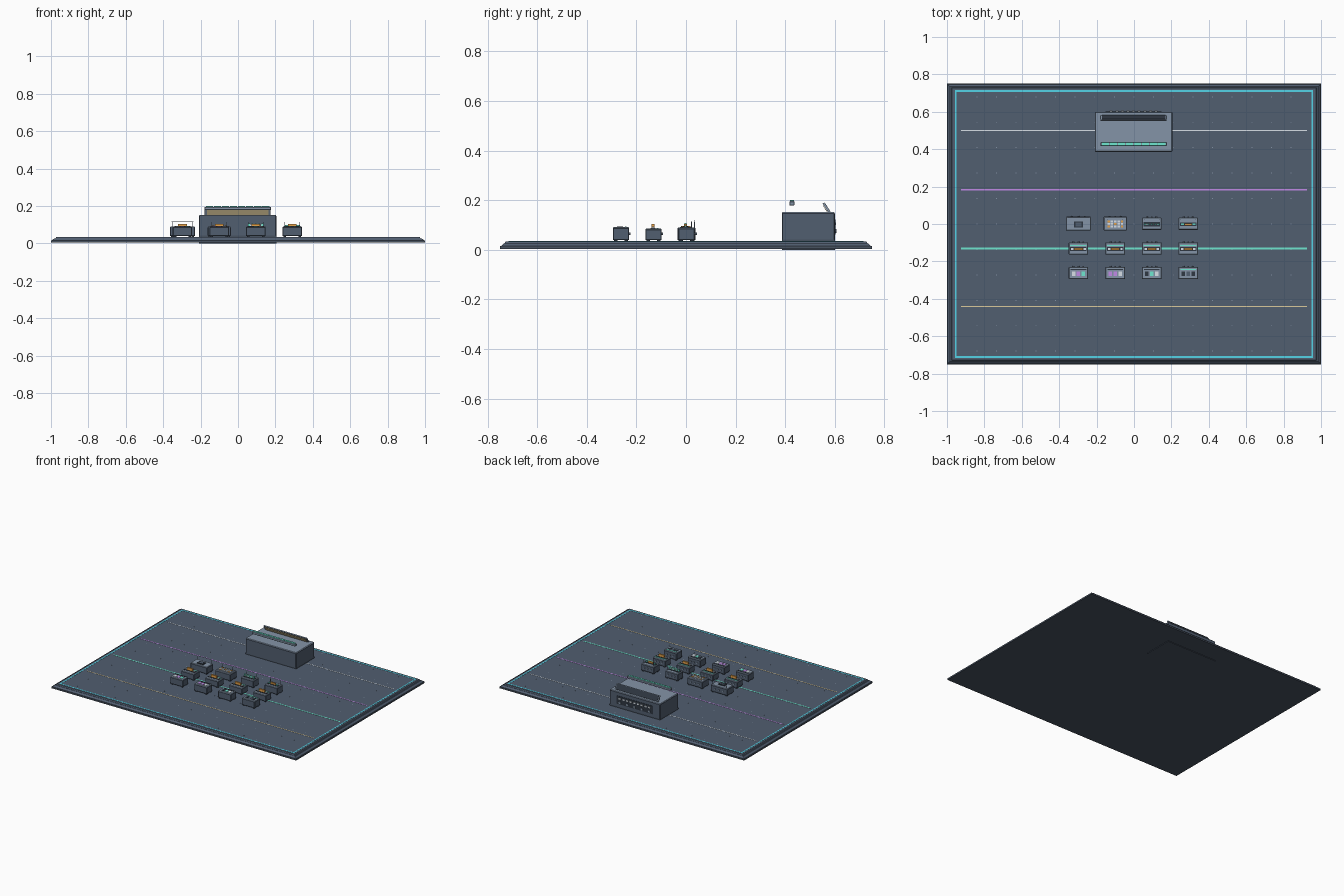
import bpy, bmesh, math
from mathutils import Matrix, Vector

if "Cube" in bpy.data.objects:
    bpy.data.objects.remove(bpy.data.objects["Cube"])


def lin(h):
    out = []
    for i in (0, 2, 4):
        c = int(h[i:i + 2], 16) / 255
        out.append(c / 12.92 if c <= 0.04045 else ((c + 0.055) / 1.055) ** 2.4)
    return (*out, 1.0)


MATS = {}
for key, hexa in {"charcoal": "2f3742", "base_slate": "475260", "slate": "515e70", "steel": "8494a7",
                  "pale": "dfe7ee", "sand": "dccb9c", "teal": "6ee7d0", "cyan": "55d6ea",
                  "purple": "cb90f2", "amber": "f5ad4e"}.items():
    m = bpy.data.materials.new(key)
    m.diffuse_color = lin(hexa)
    m.use_nodes = True
    m.node_tree.nodes["Principled BSDF"].inputs["Base Color"].default_value = m.diffuse_color
    MATS[key] = m


def boxes(name, mat, items, bevel=0.0, tilt=0.0):
    """One object from boxes given as (cx, cy, z0, sx, sy, sz)."""
    bm = bmesh.new()
    for cx, cy, z0, sx, sy, sz in items:
        bmesh.ops.create_cube(bm, size=1, matrix=Matrix.Translation((cx, cy, z0 + sz / 2))
                              @ Matrix.Rotation(tilt, 4, 'X') @ Matrix.Diagonal((sx, sy, sz, 1)))
    if bevel:
        bmesh.ops.bevel(bm, geom=bm.edges[:], offset=bevel, segments=1,
                        affect='EDGES', clamp_overlap=True)
    return finish(name, mat, bm)


def rods(name, mat, items, axis='Z', sides=10):
    """One object from cylinders given as (cx, cy, cz, radius, length)."""
    bm = bmesh.new()
    rot = {'Z': Matrix(), 'X': Matrix.Rotation(math.pi / 2, 4, 'Y'),
           'Y': Matrix.Rotation(math.pi / 2, 4, 'X')}[axis]
    for cx, cy, cz, r, h in items:
        bmesh.ops.create_cone(bm, cap_ends=True, segments=sides, radius1=r, radius2=r,
                              depth=h, matrix=Matrix.Translation((cx, cy, cz)) @ rot)
    return finish(name, mat, bm)


def finish(name, mat, bm):
    me = bpy.data.meshes.new(name)
    bm.to_mesh(me)
    bm.free()
    me.materials.append(MATS[mat])
    ob = bpy.data.objects.new(name, me)
    bpy.context.collection.objects.link(ob)
    return ob


def frame(name, mat, hx, hy, z0, w, h):
    """Rectangular border made of four bars."""
    boxes(name, mat, [(0, s * hy, z0, 2 * hx + w, w, h) for s in (-1, 1)]
          + [(s * hx, 0, z0, w, 2 * hy - w, h) for s in (-1, 1)])


def slab(name, mat, hx, hy, z0, z1, inset):
    """Slab with sloping sides."""
    bm = bmesh.new()
    bmesh.ops.create_cube(bm, size=1)
    for v in bm.verts:
        top = v.co.z > 0
        d = inset if top else 0
        v.co = Vector((math.copysign(hx - d, v.co.x), math.copysign(hy - d, v.co.y),
                       z1 if top else z0))
    finish(name, mat, bm)


# Platform in tiers
slab("platform_base", "base_slate", 1.0, 0.75, 0.004, 0.015, 0.0)
slab("platform_skirt", "slate", 0.996, 0.746, 0.015, 0.026, 0.012)
slab("platform_deck", "slate", 0.976, 0.731, 0.026, 0.034, 0.004)
DECK = 0.034

# Deck border and guide lines
frame("border_light", "cyan", 0.953, 0.711, DECK - 0.001, 0.009, 0.002)
for name, mat, y, w in (("rear_line", "pale", 0.5, 0.005), ("upper_line", "purple", 0.183, 0.007),
                        ("middle_line", "teal", -0.131, 0.009), ("front_line", "sand", -0.442, 0.006)):
    boxes(name, mat, [(0, y, DECK - 0.001, 1.85, w, 0.002)])

# Deck rivets
boxes("deck_rivets", "steel", [(-0.84 + 0.105 * i, -0.68 + 0.136 * j, DECK - 0.001, 0.005, 0.005, 0.0015)
                               for i in range(17) for j in range(11)])

# Main console
CX, CY = -0.002, 0.493
boxes("console_foot", "base_slate", [(CX, CY, 0, 0.414, 0.214, 0.042)])
boxes("console_body", "slate", [(CX, CY, 0.036, 0.414, 0.214, 0.114)], 0.004)
boxes("console_top", "steel", [(CX, CY, 0.145, 0.412, 0.212, 0.007)], 0.003)

# Raised light bar with a row of lamps
boxes("light_bar", "steel", [(CX, 0.427, 0.178, 0.356, 0.021, 0.018)], 0.003)
boxes("light_bar_lamps", "teal", [(CX - 0.1505 + 0.043 * i, 0.427, 0.194, 0.038, 0.015, 0.006) for i in range(8)])

# Leaning rear display, light in front and dark behind
TILT = math.radians(33)
boxes("rear_display", "steel", [(CX, 0.566, 0.148, 0.352, 0.008, 0.044)], 0, TILT)
boxes("rear_display_back", "charcoal", [(CX, 0.5705, 0.151, 0.34, 0.002, 0.04)], 0, TILT)
boxes("rear_display_face", "sand", [(CX, 0.5615, 0.148, 0.33, 0.002, 0.034)], 0, TILT)

# Console rear service panel
boxes("service_panel", "charcoal", [(CX, 0.6, 0.062, 0.3, 0.004, 0.06)])
boxes("service_slots", "pale", [(CX - 0.12 + 0.03 * i, 0.603, 0.1, 0.016, 0.005, 0.01) for i in range(9)])
rods("service_sockets", "steel", [(CX - 0.12 + 0.06 * i, 0.603, 0.076, 0.008, 0.008) for i in range(5)], 'Y')

COLS = (-0.297, -0.1, 0.095, 0.29)


def device(name, x, y, w, d, top):
    """Small desk unit with feet, body, light top and rear ports."""
    boxes(name + "_feet", "charcoal", [(x + s * (w / 2 - 0.012), y + t * (d / 2 - 0.012), DECK - 0.001, 0.014, 0.014, 0.008)
                                       for s in (-1, 1) for t in (-1, 1)])
    boxes(name + "_body", "slate", [(x, y, 0.039, w, d, top - 0.042)], 0.003)
    boxes(name + "_top", "steel", [(x, y, top - 0.006, w - 0.002, d - 0.002, 0.006)], 0.002)
    rods(name + "_rear_ports", "steel", [(x + k * w * 0.25, y + d / 2 + 0.002, 0.064, 0.005, 0.006) for k in (-1, 0, 1)], 'Y', 8)


# Rear row of devices
TOP = 0.090
for i, (x, w, d) in enumerate(zip(COLS, (0.134, 0.124, 0.104, 0.104), (0.074, 0.074, 0.066, 0.066))):
    device(f"rear_device_{i + 1}", x, 0.002, w, d, TOP)
x = COLS[0]
boxes("screen_pad", "charcoal", [(x, -0.003, TOP, 0.05, 0.034, 0.005)])
boxes("screen_glass", "slate", [(x, -0.003, TOP + 0.004, 0.034, 0.021, 0.002)])
boxes("screen_hood", "steel", [(x, 0.034, 0.117, 0.118, 0.003, 0.002)])
boxes("screen_hood_posts", "steel", [(x + s * 0.055, 0.034, TOP - 0.004, 0.003, 0.003, 0.028) for s in (-1, 1)])
x = COLS[1]
boxes("key_tray", "steel", [(x, 0.0, TOP, 0.104, 0.05, 0.002)])
boxes("keys", "pale", [(x - 0.036 + 0.018 * i, -0.014 + 0.014 * j, TOP + 0.001, 0.013, 0.01, 0.004)
                       for i in range(5) for j in range(3) if (i + 2 * j) % 4])
boxes("accent_keys", "amber", [(x - 0.036 + 0.018 * i, -0.014 + 0.014 * j, TOP + 0.001, 0.013, 0.01, 0.004)
                               for i in range(5) for j in range(3) if not (i + 2 * j) % 4])
x = COLS[2]
boxes("pin_tray", "charcoal", [(x, -0.002, TOP, 0.09, 0.024, 0.003)])
boxes("pins", "teal", [(x - 0.036 + 0.018 * i, -0.002, TOP + 0.002, 0.009, 0.009, 0.016) for i in range(5)])
boxes("pin_caps", "pale", [(x - 0.027 + 0.018 * i, -0.002, TOP + 0.002, 0.006, 0.009, 0.012) for i in range(4)])
x = COLS[3]
boxes("dial_tray", "charcoal", [(x, -0.002, TOP, 0.09, 0.02, 0.003)])
boxes("dial_bar", "amber", [(x, -0.002, TOP + 0.002, 0.04, 0.011, 0.012)])
boxes("dial_ends", "teal", [(x + s * 0.031, -0.002, TOP + 0.002, 0.016, 0.009, 0.006) for s in (-1, 1)])
rods("antennas", "steel", [(COLS[i] + s * 0.04, 0.022, TOP + 0.012, 0.0018, 0.026) for i in (1, 2, 3) for s in (-1, 1)], sides=6)

# Middle row of devices with glow strip and raised amber bar
TOP = 0.085
for i, x in enumerate(COLS):
    n = f"middle_device_{i + 1}"
    device(n, x, -0.131, 0.104, 0.066, TOP)
    boxes(n + "_tray", "charcoal", [(x, -0.133, TOP, 0.088, 0.022, 0.003)])
    boxes(n + "_strip", "teal", [(x, -0.115, TOP, 0.088, 0.007, 0.002)])
    boxes(n + "_ends", "pale", [(x + s * 0.033, -0.133, TOP + 0.002, 0.013, 0.01, 0.006) for s in (-1, 1)])
    boxes(n + "_bar", "amber", [(x, -0.133, TOP + 0.002, 0.046, 0.012, 0.018)])

# Front row of devices with coloured tiles
TOP = 0.091
for i, x in enumerate(COLS):
    n = f"front_device_{i + 1}"
    device(n, x, -0.262, 0.104, 0.066, TOP)
    boxes(n + "_bar", "teal" if i == 3 else "charcoal", [(x, -0.243, TOP, 0.084, 0.007, 0.002)])
    tiles = (("pale", "purple", "teal"), ("purple", "purple", "pale"),
             ("charcoal", "teal", "pale"), ("charcoal", "slate", "charcoal"))[i]
    for k, c in enumerate(tiles):
        boxes(f"{n}_tile_{k + 1}", c, [(x + (k - 1) * 0.026, -0.266, TOP, 0.019, 0.026, 0.002)])
